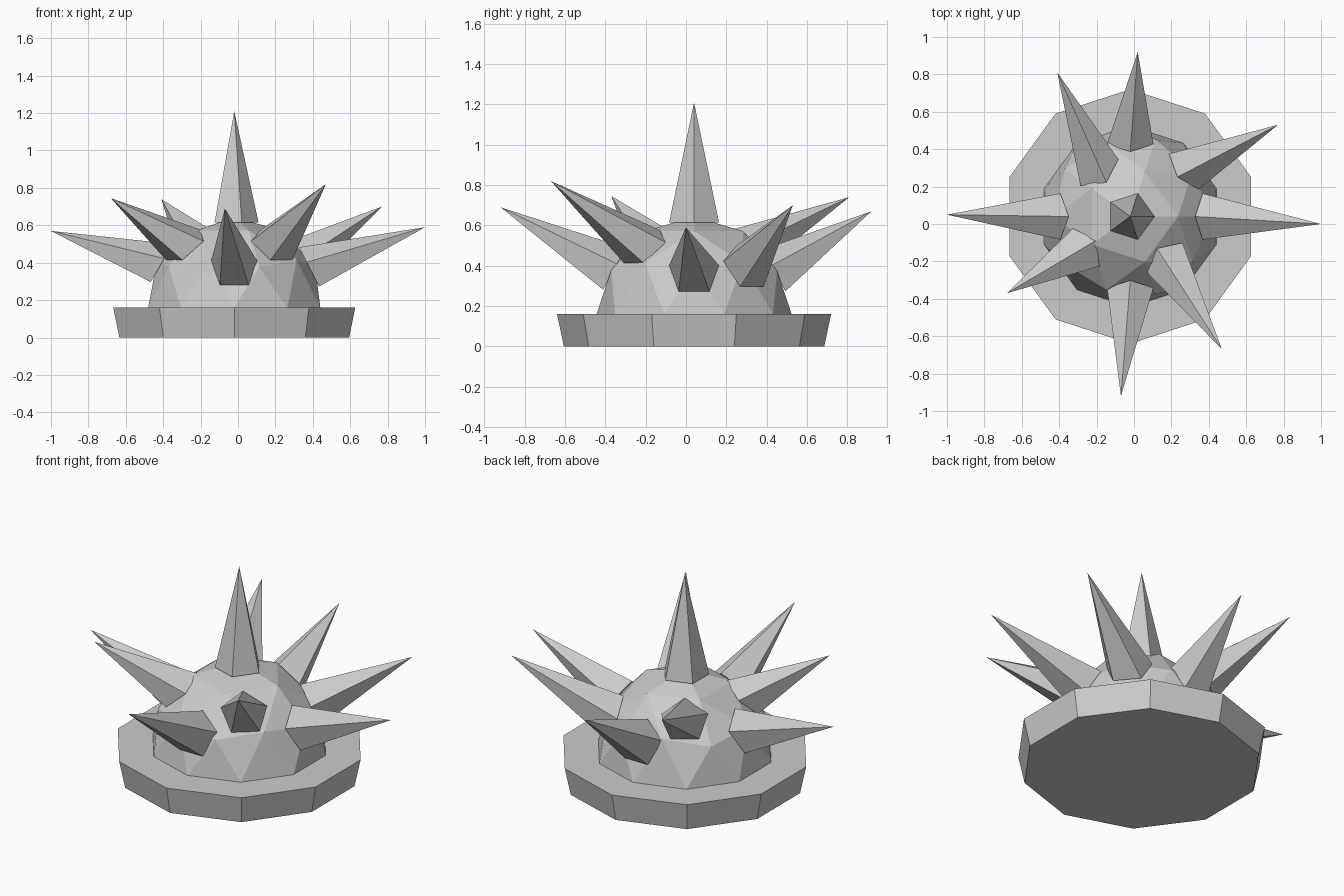
import bpy
import bmesh
from math import cos, sin, pi, radians
from mathutils import Vector

cube = bpy.data.objects.get("Cube")
if cube:
    bpy.data.objects.remove(cube, do_unlink=True)

# Single flat grey
grey = bpy.data.materials.new("light_grey")
grey.use_nodes = True
GREY = (0.6, 0.6, 0.6, 1)
grey.diffuse_color = GREY
grey.node_tree.nodes["Principled BSDF"].inputs["Base Color"].default_value = GREY

CENTRE = Vector((-0.02, 0.04, 0.16))
SPIKE_RADIUS = 0.13
SPIKE_DEPTH = 0.455


def add_object(name, bm):
    bmesh.ops.recalc_face_normals(bm, faces=bm.faces)
    mesh = bpy.data.meshes.new(name)
    bm.to_mesh(mesh)
    bm.free()
    mesh.materials.append(grey)
    obj = bpy.data.objects.new(name, mesh)
    bpy.context.collection.objects.link(obj)


def ring(bm, centre, u, v, radius, sides):
    angles = [2 * pi * i / sides for i in range(sides)]
    return [bm.verts.new(centre + radius * (cos(a) * u + sin(a) * v)) for a in angles]


# Ten-sided base, flaring upwards
bm = bmesh.new()
x_axis, y_axis = Vector((1, 0, 0)), Vector((0, 1, 0))
low = ring(bm, Vector((CENTRE.x, CENTRE.y, 0)), y_axis, -x_axis, 0.646, 10)
high = ring(bm, CENTRE, y_axis, -x_axis, 0.68, 10)
bm.faces.new(low)
bm.faces.new(high)
for i in range(10):
    j = (i + 1) % 10
    bm.faces.new((low[i], low[j], high[j], high[i]))
add_object("base", bm)

# Faceted half dome
bm = bmesh.new()
bmesh.ops.create_icosphere(bm, subdivisions=2, radius=0.484)
bmesh.ops.bisect_plane(bm, geom=bm.verts[:] + bm.edges[:] + bm.faces[:], dist=0.001,
                       plane_co=(0, 0, 0), plane_no=(0, 0, 1), clear_inner=True)
bmesh.ops.translate(bm, verts=bm.verts, vec=CENTRE)
add_object("dome", bm)


def spike(name, azimuth, elevation, tip):
    a, e = radians(azimuth), radians(elevation)
    normal = Vector((cos(e) * cos(a), cos(e) * sin(a), sin(e)))
    side = Vector((-sin(a), cos(a), 0))
    up = normal.cross(side)
    bm = bmesh.new()
    foot = ring(bm, CENTRE + SPIKE_DEPTH * normal, up, side, SPIKE_RADIUS, 5)
    point = bm.verts.new(tip)
    bm.faces.new(foot)
    for i in range(5):
        bm.faces.new((foot[i], foot[(i + 1) % 5], point))
    add_object(name, bm)


# Five-sided spikes: name, azimuth, elevation, tip
for args in [
    ("top_spike", 180, 90, (-0.02, 0.04, 1.21)),
    ("left_spike", 0, 27, (1.0, 0.0, 0.59)),
    ("back_left_spike", 40, 30, (0.77, 0.53, 0.70)),
    ("back_spike", 90, 27, (0.02, 0.92, 0.67)),
    ("back_right_spike", 125, 46, (-0.41, 0.81, 0.74)),
    ("right_spike", 180, 30, (-1.0, 0.05, 0.57)),
    ("front_right_spike", 215, 46, (-0.68, -0.37, 0.745)),
    ("front_spike", 270, 28, (-0.07, -0.92, 0.69)),
    ("front_left_spike", 310, 46, (0.47, -0.67, 0.82)),
]:
    spike(*args)
